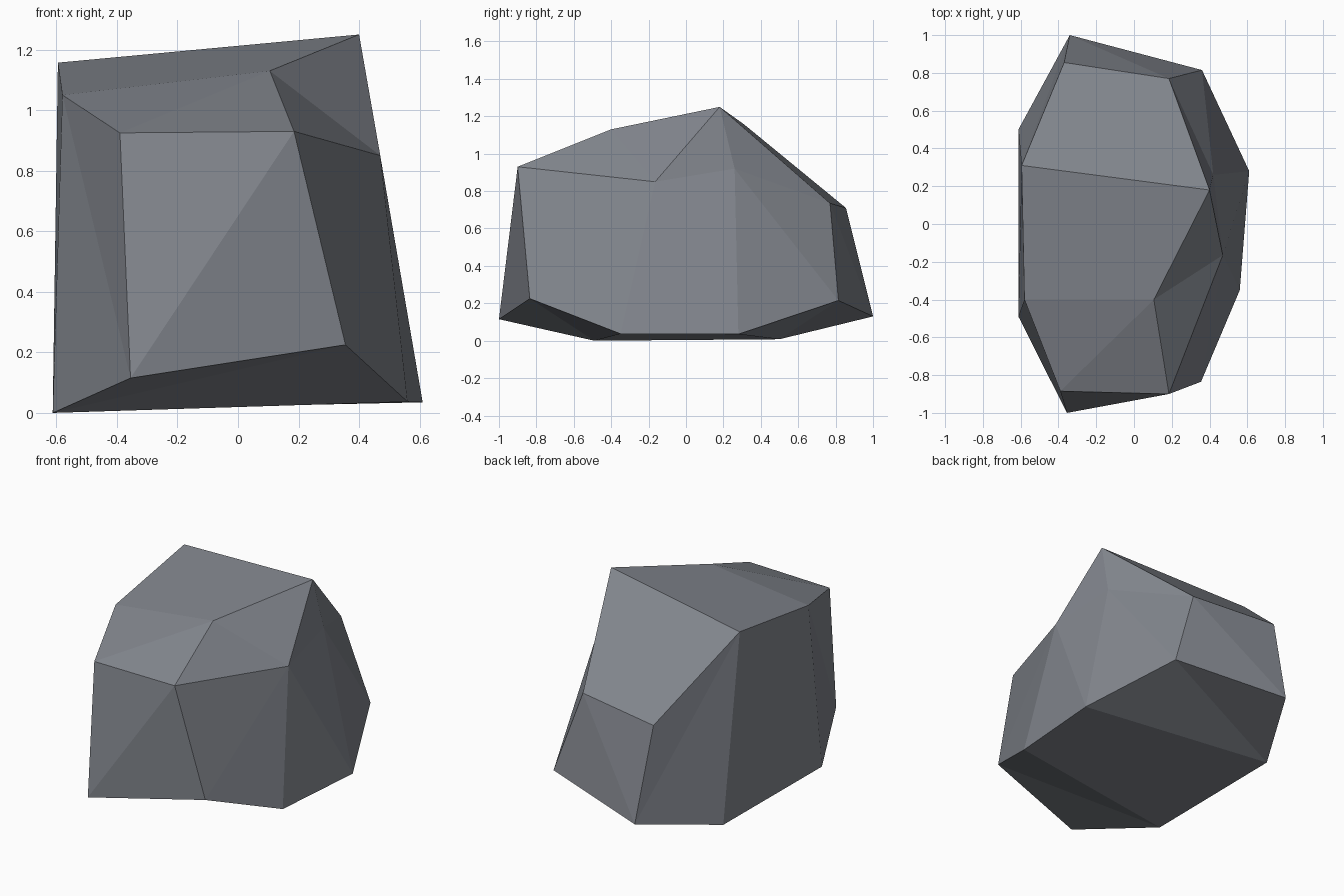
import bpy, bmesh

if "Cube" in bpy.data.objects:
    bpy.data.objects.remove(bpy.data.objects["Cube"])

# Corner points of the boulder, named by letter
CORNERS = {
    # upper crown
    "A": (-0.39, -0.885, 0.925), "B": (0.185, -0.90, 0.93),
    "C": (0.105, -0.40, 1.13), "D": (-0.58, -0.40, 1.05),
    "E": (-0.595, 0.31, 1.157), "F": (0.40, 0.18, 1.25),
    "G": (0.47, -0.165, 0.85), "R": (0.42, 0.26, 0.92),
    "H": (0.185, 0.77, 0.735), "I": (-0.37, 0.855, 0.71),
    # lower rim
    "J": (-0.355, -1.0, 0.115), "K": (0.355, -0.835, 0.225),
    "L": (0.56, -0.35, 0.037), "M": (0.61, 0.28, 0.035),
    "N": (0.36, 0.815, 0.215), "O": (-0.34, 1.0, 0.13),
    "P": (-0.612, 0.50, 0.008), "Q": (-0.612, -0.49, 0.0),
}

# Facets, each a string of corner letters
FACETS = (
    "JKB JBA "            # front
    "ABC ACD DCFE EFHI "  # top slopes
    "CBG CGF "            # right shoulder
    "BKG KLG GLM GMR GRF RMN RNH RHF "  # right side
    "HNO HOI "            # back
    "EIO EOP EPQ EQD DQJ DJA "  # left side
    "KQJ KLQ LMP LPQ MNP NOP"   # underside
).split()

stone = bpy.data.materials.new("grey_stone")
stone.diffuse_color = (0.225, 0.24, 0.27, 1)
stone.use_nodes = True
stone.node_tree.nodes["Principled BSDF"].inputs["Base Color"].default_value = stone.diffuse_color

bm = bmesh.new()
points = {name: bm.verts.new(co) for name, co in CORNERS.items()}
for facet in FACETS:
    bm.faces.new([points[c] for c in facet])
bmesh.ops.recalc_face_normals(bm, faces=bm.faces)

mesh = bpy.data.meshes.new("boulder")
bm.to_mesh(mesh)
bm.free()
mesh.materials.append(stone)
bpy.context.collection.objects.link(bpy.data.objects.new("boulder", mesh))
